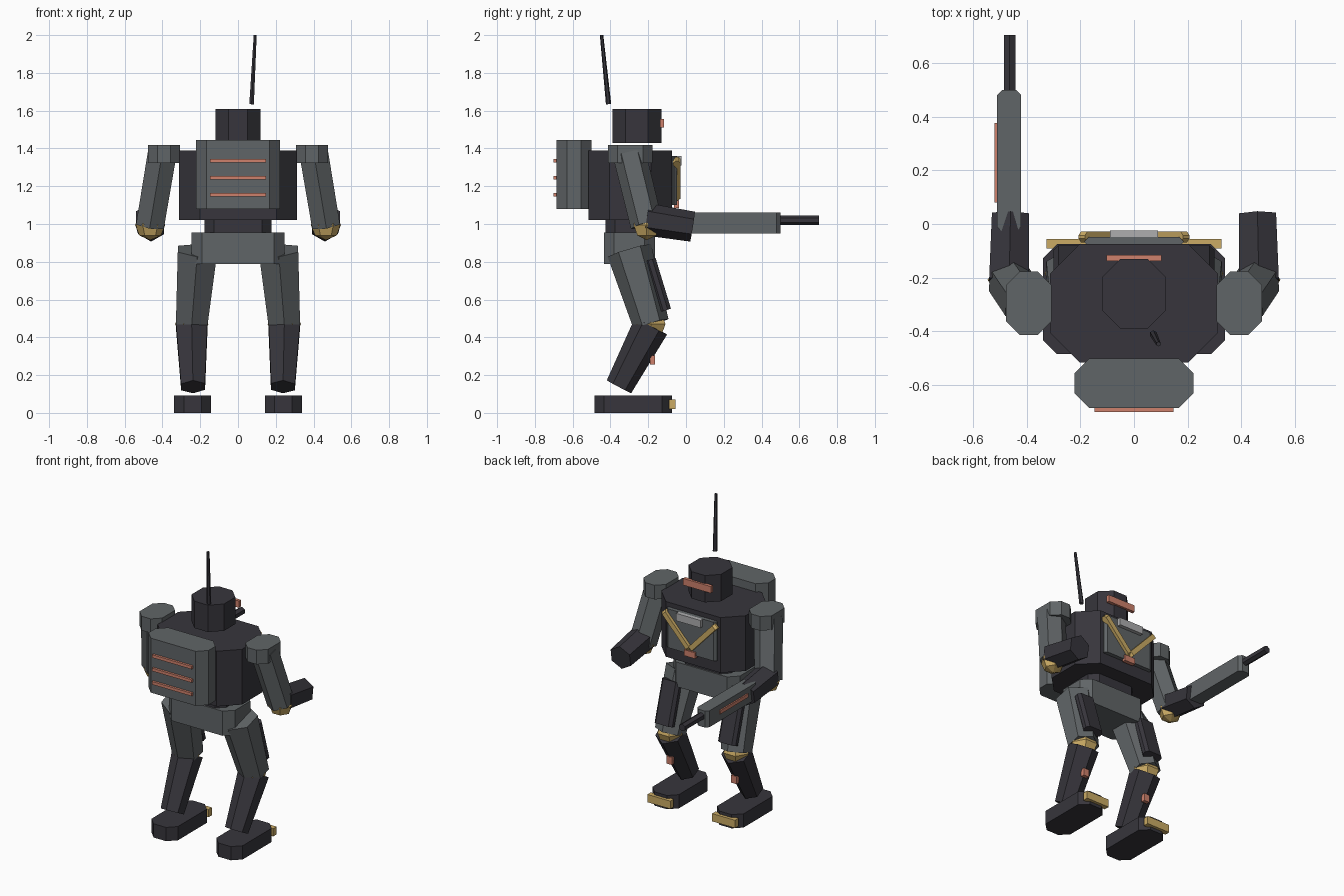
import bpy, bmesh, math
from mathutils import Vector, Matrix, Euler

cube = bpy.data.objects.get("Cube")
if cube:
    bpy.data.objects.remove(cube, do_unlink=True)


def material(name, rgb):
    m = bpy.data.materials.new(name)
    m.use_nodes = True
    m.diffuse_color = (*rgb, 1)
    m.node_tree.nodes["Principled BSDF"].inputs["Base Color"].default_value = (*rgb, 1)
    return m


DARK = material("dark_armour", (0.038, 0.036, 0.045))
GREY = material("grey_armour", (0.118, 0.13, 0.136))
GOLD = material("gold_trim", (0.60, 0.41, 0.13))
RED = material("red_light", (0.62, 0.22, 0.15))
SILVER = material("silver_plate", (0.42, 0.42, 0.43))


def finish(name, bm, mat):
    bmesh.ops.recalc_face_normals(bm, faces=bm.faces)
    mesh = bpy.data.meshes.new(name)
    bm.to_mesh(mesh)
    bm.free()
    mesh.materials.append(mat)
    ob = bpy.data.objects.new(name, mesh)
    bpy.context.collection.objects.link(ob)
    return ob


def loft(name, bottom, top, mat):
    """Close a solid between two matching rings of points."""
    bm = bmesh.new()
    a = [bm.verts.new(p) for p in bottom]
    b = [bm.verts.new(p) for p in top]
    n = len(a)
    for i in range(n):
        j = (i + 1) % n
        bm.faces.new((a[i], a[j], b[j], b[i]))
    bm.faces.new(a[::-1])
    bm.faces.new(b)
    return finish(name, bm, mat)


def block(name, center, size, mat, chamfer=0.0, rot=(0, 0, 0)):
    """Box whose four upright edges are cut by the chamfer."""
    x, y, z = (s / 2 for s in size)
    c = chamfer
    if c:
        ring = [(x, c - y), (x, y - c), (x - c, y), (c - x, y),
                (-x, y - c), (-x, c - y), (c - x, -y), (x - c, -y)]
    else:
        ring = [(x, -y), (x, y), (-x, y), (-x, -y)]
    turn = Euler(rot).to_matrix()
    at = Vector(center)
    rings = [[at + turn @ Vector((px, py, h)) for px, py in ring] for h in (-z, z)]
    return loft(name, *rings, mat)


def limb(name, start, end, r1, r2, mat, up=(0, 1, 0), sides=6):
    """Tapered prism between two points with a corner facing 'up'."""
    start, end, up = Vector(start), Vector(end), Vector(up)
    d = (end - start).normalized()
    u = (up - d * up.dot(d)).normalized()
    v = d.cross(u)
    angles = [math.tau * i / sides for i in range(sides)]
    rings = [[c + r * (math.cos(a) * u + math.sin(a) * v) for a in angles]
             for c, r in ((start, r1), (end, r2))]
    return loft(name, *rings, mat)


def joint(name, center, radius, mat):
    bm = bmesh.new()
    place = Matrix.Translation(center) @ Matrix.Rotation(math.pi / 2, 4, 'Z')
    bmesh.ops.create_uvsphere(bm, u_segments=6, v_segments=4, radius=radius, matrix=place)
    return finish(name, bm, mat)


# Head and antenna
block("head", (0, -0.26, 1.52), (0.24, 0.26, 0.18), DARK, 0.07)
block("visor", (0, -0.127, 1.533), (0.205, 0.022, 0.045), RED)
limb("antenna", (0.072, -0.41, 1.635), (0.091, -0.447, 2.0), 0.014, 0.009, DARK)

# Torso, waist and pelvis
block("torso", (0, -0.295, 1.205), (0.625, 0.44, 0.37), DARK, 0.11)
block("waist", (0, -0.3, 0.985), (0.355, 0.25, 0.09), DARK, 0.05)
block("pelvis", (0, -0.3, 0.872), (0.49, 0.27, 0.165), GREY, 0.055)

# Chest details
block("chest_panel", (0, -0.066, 1.23), (0.37, 0.035, 0.26), GREY, 0.016)
block("chest_plate", (0, -0.037, 1.335), (0.18, 0.026, 0.05), SILVER)
block("chest_light", (0, -0.05, 1.105), (0.08, 0.026, 0.04), RED)

# Backpack with light strips
block("backpack", (0, -0.593, 1.262), (0.445, 0.185, 0.365), GREY, 0.056)
for i in range(3):
    block(f"backpack_strip_{i + 1}", (0, -0.69, 1.155 + 0.09 * i), (0.295, 0.022, 0.02), RED)

# Paired parts
for side, s in (("left", 1), ("right", -1)):
    block(side + "_chest_bar", (s * 0.0975, -0.048, 1.24), (0.285, 0.04, 0.033),
          GOLD, 0.014, (0, -s * 0.82, 0))

    # Arm
    elbow = (s * 0.465, -0.208, 0.995)
    block(side + "_shoulder", (s * 0.392, -0.295, 1.37), (0.168, 0.235, 0.095), GREY, 0.05)
    limb(side + "_upper_arm", (s * 0.402, -0.3, 1.37), elbow, 0.088, 0.086, GREY)
    joint(side + "_elbow", elbow, 0.08, GOLD)
    limb(side + "_forearm", (s * 0.465, -0.21, 1.025), (s * 0.46, 0.035, 0.986),
         0.086, 0.08, DARK, up=(0, 0, 1))

    # Leg
    knee = (s * 0.245, -0.185, 0.47)
    limb(side + "_thigh", (s * 0.214, -0.3, 0.86), knee, 0.12, 0.096, GREY)
    block(side + "_thigh_plate", (s * 0.235, -0.149, 0.677), (0.13, 0.06, 0.28),
          DARK, 0.018, (0.295, 0, 0))
    joint(side + "_knee", knee, 0.088, GOLD)
    limb(side + "_shin", (s * 0.245, -0.185, 0.46), (s * 0.238, -0.355, 0.138),
         0.096, 0.073, DARK)
    block(side + "_shin_light", (s * 0.24, -0.177, 0.28), (0.04, 0.025, 0.05), RED)
    block(side + "_foot", (s * 0.24, -0.28, 0.046), (0.196, 0.41, 0.092), DARK, 0.052)
    block(side + "_toe_cap", (s * 0.24, -0.073, 0.046), (0.17, 0.036, 0.052), GOLD)

# Arm cannon
block("cannon_body", (-0.465, 0.235, 1.005), (0.09, 0.53, 0.11), GREY, 0.02)
limb("cannon_barrel", (-0.463, 0.48, 1.02), (-0.463, 0.703, 1.02), 0.025, 0.025,
     DARK, up=(0, 0, 1))
block("cannon_strip", (-0.513, 0.228, 1.012), (0.012, 0.295, 0.024), RED)
